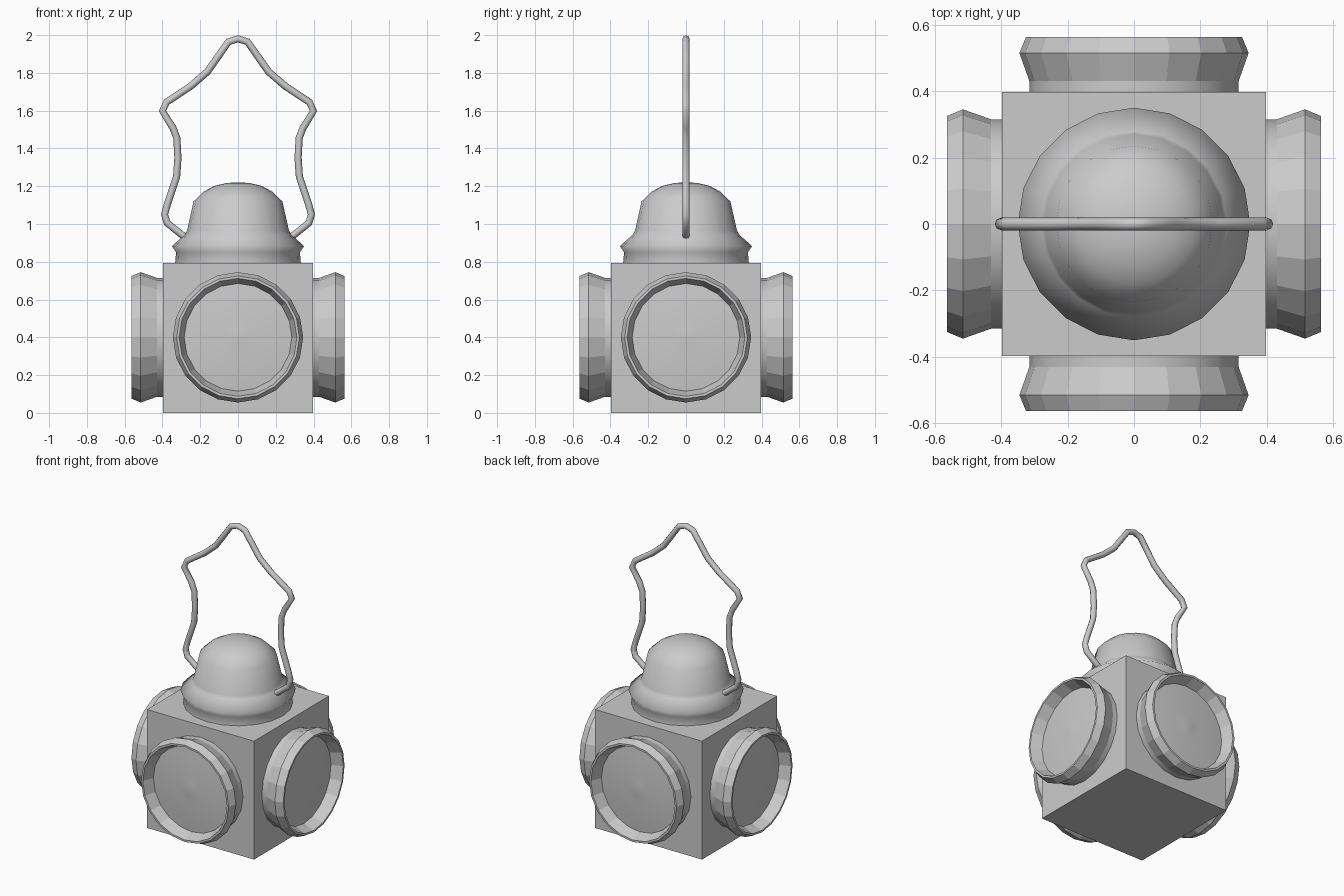
import bpy, bmesh, math
from mathutils import Matrix

cube = bpy.data.objects.get("Cube")
if cube:
    bpy.data.objects.remove(cube, do_unlink=True)

metal = bpy.data.materials.new("grey metal")
metal.use_nodes = True
GREY = (0.6, 0.6, 0.6, 1)
metal.diffuse_color = GREY
metal.node_tree.nodes["Principled BSDF"].inputs["Base Color"].default_value = GREY


def make_object(name, bm):
    mesh = bpy.data.meshes.new(name)
    bm.to_mesh(mesh)
    bm.free()
    mesh.materials.append(metal)
    ob = bpy.data.objects.new(name, mesh)
    bpy.context.collection.objects.link(ob)
    return ob


def lathe(name, profile, smooth_bands, sides=20):
    """Turn (radius, height) points round z; smooth only the listed bands."""
    bm = bmesh.new()
    rings = []
    for r, z in profile:
        if r == 0:
            rings.append([bm.verts.new((0, 0, z))] * sides)
        else:
            rings.append([bm.verts.new((r * math.cos(a), r * math.sin(a), z))
                          for a in (math.tau * i / sides for i in range(sides))])
    for band, (low, high) in enumerate(zip(rings, rings[1:])):
        for i in range(sides):
            j = (i + 1) % sides
            corners = dict.fromkeys((low[i], low[j], high[j], high[i]))
            face = bm.faces.new(list(corners))
            face.smooth = band in smooth_bands
    bmesh.ops.recalc_face_normals(bm, faces=bm.faces)
    return make_object(name, bm)


# Square lamp body
bm = bmesh.new()
bmesh.ops.create_cube(bm, size=0.794)
bmesh.ops.translate(bm, verts=bm.verts, vec=(0, 0, 0.397))
make_object("lamp_body", bm)

# Lens housings on all four sides: neck, flared rim, recess and shallow lens
rim = [(0.315, 0.38), (0.315, 0.43), (0.345, 0.515), (0.325, 0.563),
       (0.312, 0.563), (0.285, 0.49)]
lens = [(0.285, 0.49), (0.2, 0.498), (0.1, 0.503), (0.035, 0.505), (0, 0.509)]
for i, side in enumerate(("left", "back", "right", "front")):
    place = (Matrix.Translation((0, 0, 0.4))
             @ Matrix.Rotation(i * math.pi / 2, 4, 'Z')
             @ Matrix.Rotation(math.pi / 2, 4, 'Y'))
    lathe(side + "_lens_housing", rim, {0}).matrix_world = place
    lathe(side + "_lens", lens, {0, 1, 2, 3}).matrix_world = place

# Domed chimney cap with flared skirt
cap = [(0.333, 0.79), (0.328, 0.85), (0.35, 0.883), (0.28, 0.945), (0.27, 0.965),
       (0.235, 1.12), (0.18, 1.172), (0.125, 1.202), (0.06, 1.217), (0, 1.221)]
lathe("chimney_cap", cap, set(range(len(cap))))

# Bent wire carrying handle, mirrored about the centre
half = [(0.25, 0.925), (0.29, 0.937), (0.375, 1.005), (0.389, 1.05), (0.372, 1.11),
        (0.325, 1.25), (0.318, 1.35), (0.324, 1.456), (0.345, 1.51), (0.4, 1.598),
        (0.378, 1.645), (0.25, 1.73), (0.163, 1.805), (0.11, 1.88), (0.05, 1.965)]
path = half + [(0, 1.98)] + [(-x, z) for x, z in reversed(half)]
curve = bpy.data.curves.new("carrying_handle", 'CURVE')
curve.dimensions = '3D'
curve.bevel_depth = 0.019
curve.bevel_resolution = 2
curve.use_fill_caps = True
spline = curve.splines.new('POLY')
spline.points.add(len(path) - 1)
for point, (x, z) in zip(spline.points, path):
    point.co = (x, 0, z, 1)
curve.materials.append(metal)
handle = bpy.data.objects.new("carrying_handle", curve)
bpy.context.collection.objects.link(handle)
